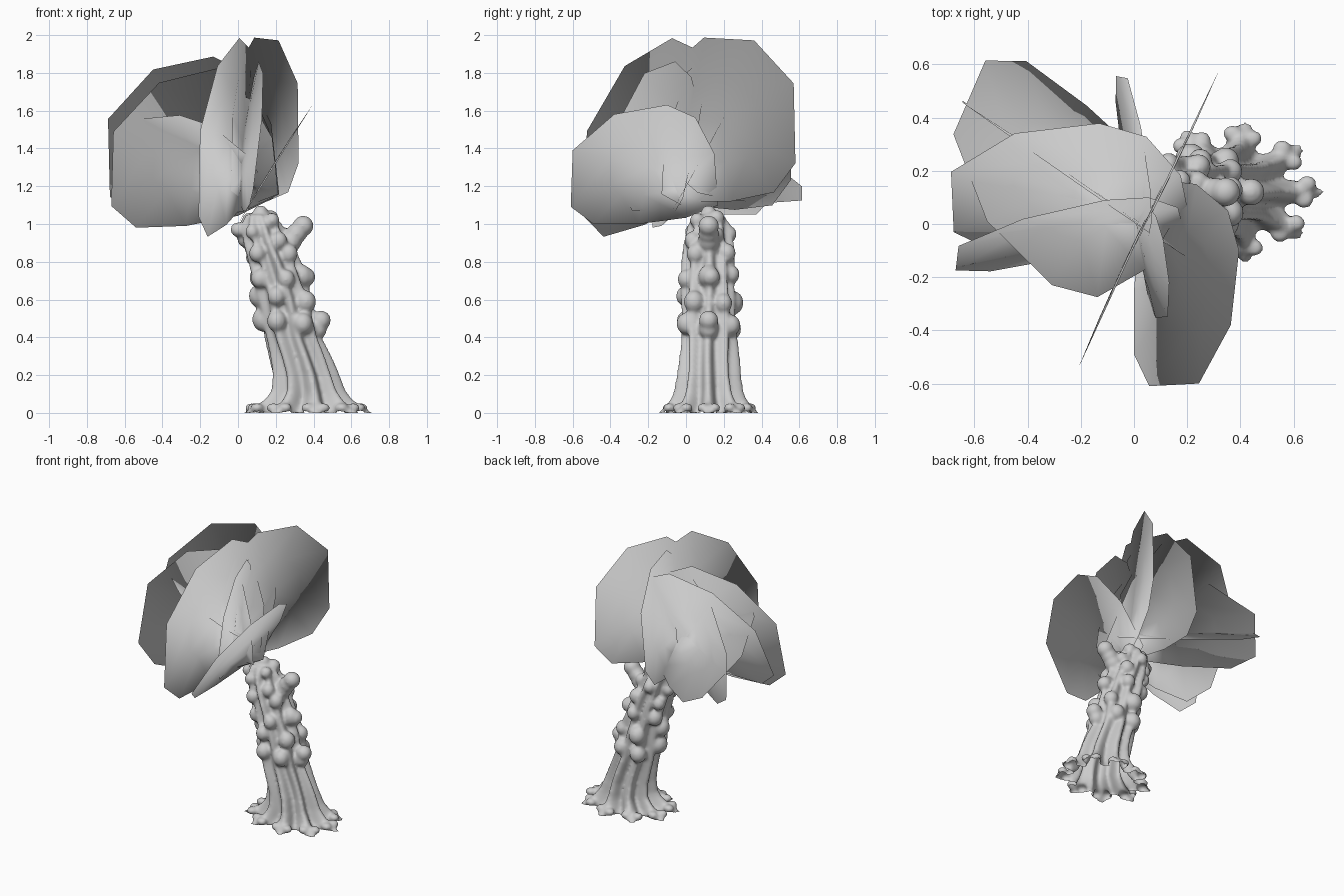
import bpy, bmesh, random
from math import sin, cos, pi
from mathutils import Vector, Matrix

if "Cube" in bpy.data.objects:
    bpy.data.objects.remove(bpy.data.objects["Cube"])

random.seed(4)

def make_object(name, bm):
    me = bpy.data.meshes.new(name)
    bm.to_mesh(me)
    bm.free()
    for p in me.polygons:
        p.use_smooth = True
    ob = bpy.data.objects.new(name, me)
    bpy.context.collection.objects.link(ob)
    return ob

# ---- trunk: leaning lobed column; rows are z, centre x, mean radius, lobe depth
PROFILE = [(0, .36, .245, .24), (.04, .365, .2, .24), (.1, .37, .17, .2), (.2, .355, .152, .18),
           (.3, .325, .142, .18), (.4, .29, .136, .15), (.5, .27, .135, .12), (.6, .25, .132, .14),
           (.7, .22, .126, .15), (.8, .19, .123, .16), (.9, .15, .114, .16), (1.0, .12, .10, .14),
           (1.05, .11, .07, .1)]
CY = .12

def trunk_at(z):
    for a, b in zip(PROFILE, PROFILE[1:]):
        if z <= b[0]:
            t = (z - a[0]) / (b[0] - a[0])
            return [a[i] + (b[i] - a[i]) * t for i in range(4)]
    return PROFILE[-1]

bm = bmesh.new()
N, rows = 90, 36
rings = []
for k in range(rows + 1):
    z, cx, r, d = trunk_at(1.05 * k / rows)
    flare = 1 + .18 * max(0, 1 - z / .12)
    squash = .9 + .1 * min(1, z / .45)
    ring = []
    for i in range(N):
        a = 2 * pi * i / N
        twist = .35 * sin(z * 6) * sin(2 * a + 1)
        rr = r * (1 + d * cos(9 * a + twist) + .05 * sin(4 * a + 9 * z) * min(1, z * 4))
        ring.append(bm.verts.new((cx + rr * cos(a) * flare, CY + rr * sin(a) * squash, z)))
    rings.append(ring)
for lo, hi in zip(rings, rings[1:]):
    for i in range(N):
        j = (i + 1) % N
        bm.faces.new((lo[i], lo[j], hi[j], hi[i]))
bm.faces.new(rings[0][::-1])
bm.faces.new(rings[-1])

def lump(x, y, z, rx, ry=None, rz=None):
    m = Matrix.Translation((x, y, z)) @ Matrix.Diagonal((rx, ry or rx, rz or rx, 1))
    bmesh.ops.create_icosphere(bm, subdivisions=3, radius=1, matrix=m)

# knobs in uneven whorls around the trunk
for z0, count, size, turn in [(.47, 6, .058, 0), (.60, 5, .054, .5), (.71, 5, .052, 0),
                              (.82, 4, .045, .6), (.94, 5, .043, .3)]:
    for i in range(count):
        a = 2 * pi * (i + turn) / count
        z = z0 + random.uniform(-.03, .03)
        _, cx, r, _ = trunk_at(z)
        s = size * random.uniform(.85, 1.1)
        lump(cx + r * cos(a), CY + r * sin(a), z, s, s, s * 1.1)
# stub branches and crown knobs
for x, y, z, s in [(.44, .12, .49, .052), (.42, .12, .44, .05), (.36, .13, .72, .05),
                   (.24, .12, .87, .065), (.28, .12, .91, .058), (.31, .12, .95, .055),
                   (.345, .12, .99, .055), (.0, .12, .97, .04), (.12, .12, 1.06, .04),
                   (.17, .16, 1.03, .045), (.18, .06, 1.02, .04), (.06, .15, 1.02, .04)]:
    lump(x, y, z, s)
# toes at the end of each root
for i in range(9):
    a = 2 * pi * i / 9
    for da, k in [(-.14, .94), (.14, .98), (0, .8)]:
        lump(.36 + .30 * k * cos(a + da), CY + .225 * k * sin(a + da), .026, .036, .032, .026)
raw = make_object("trunk_raw", bm)
mod = raw.modifiers.new("merge", 'REMESH')
mod.mode = 'VOXEL'
mod.voxel_size = .011
sm = raw.modifiers.new("soften", 'SMOOTH')
sm.iterations = 5

# bake the merged trunk and open its underside
ev = raw.evaluated_get(bpy.context.evaluated_depsgraph_get())
bm = bmesh.new()
bm.from_mesh(ev.to_mesh())
bpy.data.objects.remove(raw)
bm.normal_update()
under = [f for f in bm.faces if f.calc_center_median().z < .015 and f.normal.z < -.7]
bmesh.ops.delete(bm, geom=under, context='FACES')
make_object("trunk", bm)

# ---- leaves: one arching outline, placed by base point, outward vector, upward vector
OUTLINE = [(.0, .04), (.25, .0), (.49, .0), (.61, .11), (.6, .47), (.38, .70), (.1, .76),
           (-.05, .68), (-.15, .45), (-.17, .12)]
CANOPY = Vector((-.05, 0, 1.15))

def leaf(name, base, out, up, cup=.03):
    base, out, up = Vector(base), Vector(out), Vector(up)
    n = out.cross(up).normalized()
    bm = bmesh.new()
    mp, mq = .2, .36
    outer = [bm.verts.new(base + out * p + up * q) for p, q in OUTLINE]
    inner = [bm.verts.new(base + out * (mp + (p - mp) * .5) + up * (mq + (q - mq) * .5) + n * cup * .75)
             for p, q in OUTLINE]
    mid = bm.verts.new(base + out * mp + up * mq + n * cup)
    m = len(outer)
    for i in range(m):
        j = (i + 1) % m
        bm.faces.new((outer[i], outer[j], inner[j], inner[i]))
        bm.faces.new((inner[i], inner[j], mid))
    # face away from the canopy centre
    if n.dot(mid.co - CANOPY) < 0:
        bmesh.ops.reverse_faces(bm, faces=bm.faces[:])
    me = make_object(name, bm).data
    # foliage shading: normals radiate from the canopy centre
    me.normals_split_custom_set_from_vertices([(v.co - CANOPY).normalized() for v in me.vertices])

leaf("leaf_front_right", (0, 0, 1.0), (0, -1, 0), (.52, 0, .83), .01)
leaf("leaf_back_right", (.04, .0, 1.07), (.46, .95, .2), (.0, .0, 1.18), .01)
leaf("leaf_front_left", (.04, .0, 1.06), (-.41, -.89, -.26), (.01, .02, 1.25), .01)
leaf("leaf_back_left", (.06, .27, 1.1), (-.95, .7, .05), (-.36, -.75, .62), .01)
leaf("leaf_left_upper", (.03, -.1, 1.02), (-1.15, 0, 0), (-.06, .63, 1.14), .01)
leaf("leaf_left_lower", (0, -.08, 1.0), (-1.1, -.2, -.04), (0, .25, 1.09), .02)
leaf("leaf_back", (-.02, .05, 1.05), (-.1, .83, .1), (.12, .0, 1.12), .03)
leaf("leaf_front", (0, 0, 1.07), (.11, -.58, 0), (.13, 0, 1.04), .03)
leaf("leaf_far_left", (.03, .0, 1.05), (-1.1, .76, 0), (-.03, .0, .9), .01)
